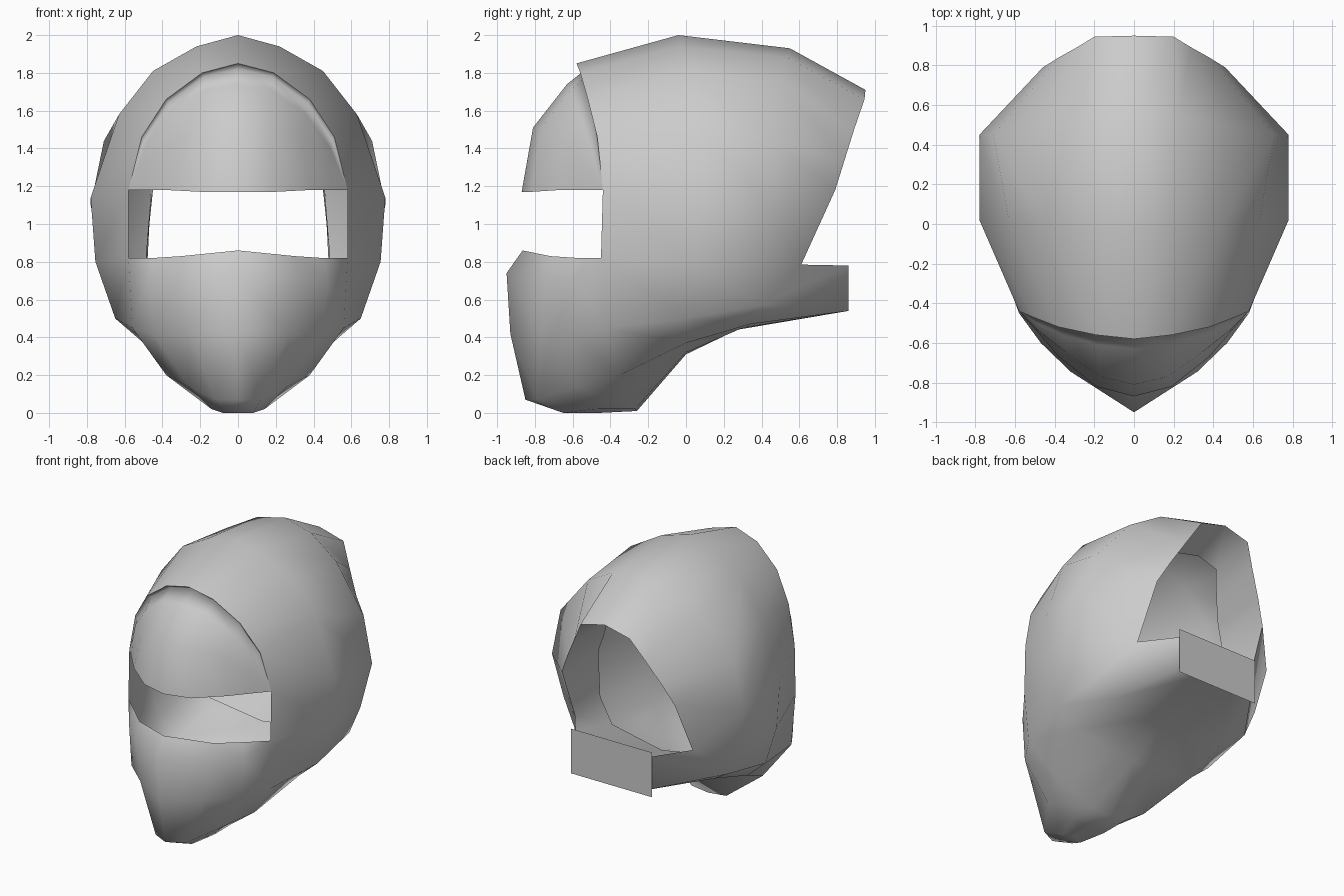
import bpy, bmesh, math


def build(name, grids, angle=120):
    """Loft each grid of half-section rows, mirror it across x = 0 and weld it."""
    bm = bmesh.new()
    for rows in grids:
        for side in (1, -1):
            vs = [[bm.verts.new((side * x, y, z)) for x, y, z in r] for r in rows]
            for a, b in zip(vs, vs[1:]):
                for i in range(len(a) - 1):
                    bm.faces.new((a[i], a[i + 1], b[i + 1], b[i]))
    bmesh.ops.remove_doubles(bm, verts=bm.verts, dist=0.002)
    bmesh.ops.dissolve_degenerate(bm, edges=bm.edges, dist=0.001)
    bmesh.ops.recalc_face_normals(bm, faces=bm.faces)
    me = bpy.data.meshes.new(name)
    bm.to_mesh(me)
    bm.free()
    ob = bpy.data.objects.new(name, me)
    bpy.context.collection.objects.link(ob)
    bpy.ops.object.select_all(action='DESELECT')
    ob.select_set(True)
    bpy.context.view_layer.objects.active = ob
    bpy.ops.object.shade_smooth_by_angle(angle=math.radians(angle))
    return ob


# Hoops over the head, each from top centre round the side to bottom centre
rim = [(0, -.58, 1.85), (.19, -.56, 1.80), (.38, -.52, 1.66), (.51, -.47, 1.46),
       (.58, -.44, 1.18), (.58, -.45, .82), (.56, -.43, .45), (.38, -.35, .20),
       (.14, -.27, .02), (0, -.26, .01)]
middle = [(0, -.04, 2.0), (.22, -.03, 1.94), (.45, 0, 1.81), (.63, .01, 1.58),
          (.78, .02, 1.14), (.755, .02, .80), (.65, 0, .50), (.50, 0, .37),
          (.15, 0, .32), (0, 0, .31)]
rear = [(0, .55, 1.93), (.22, .54, 1.88), (.45, .50, 1.75), (.71, .45, 1.44),
        (.78, .45, 1.10), (.72, .40, .78), (.63, .40, .57), (.47, .34, .47),
        (.15, .30, .45), (0, .27, .44)]
back_edge = [(0, .95, 1.71), (.20, .945, 1.66), (.29, .89, 1.50), (.38, .84, 1.34),
             (.46, .79, 1.18), (.48, .61, .785), (.30, .86, .78), (.30, .86, .54),
             (.15, .86, .54), (0, .86, .54)]

# Inner lip around the back opening
lip_outer = back_edge[:7] + [(0, .86, .78)]
lip_inner = [(0, .67, 1.60), (.17, .65, 1.57), (.30, .50, 1.45), (.38, .42, 1.32),
             (.45, .38, 1.18), (.49, .30, .80), (.42, .26, .60), (0, .28, .53)]

# Chin guard, rows from centre line to the rim
chin = [
    [(0, -.865, .86), (.30, -.72, .83), (.45, -.57, .82), rim[5]],
    [(0, -.95, .74), (.32, -.745, .71), (.47, -.60, .72), rim[5]],
    [(0, -.93, .42), (.26, -.77, .42), (.45, -.60, .42), rim[6]],
    [(0, -.85, .07), (.12, -.79, .07), (.26, -.58, .14), rim[7]],
    [(0, -.65, 0), (.08, -.65, 0), (.14, -.48, .02), rim[8]],
    [(0, -.65, 0), (0, -.62, 0), (0, -.46, 0), rim[9]],
]

build("helmet_shell", [[rim, middle, rear, back_edge], [lip_outer, lip_inner], chin])

# Forehead panel set just inside the shell rim
build("forehead_panel", [[
    rim[:5],
    [(0, -.53, 1.82), (.18, -.53, 1.78), (.37, -.49, 1.64), (.50, -.46, 1.44), (.58, -.44, 1.18)],
    [(0, -.63, 1.74), (.18, -.61, 1.71), (.36, -.56, 1.58), (.49, -.50, 1.40), (.58, -.44, 1.18)],
    [(0, -.81, 1.51), (.17, -.77, 1.50), (.34, -.65, 1.44), (.48, -.54, 1.33), (.58, -.44, 1.18)],
    [(0, -.87, 1.17), (.19, -.82, 1.17), (.38, -.67, 1.18), (.50, -.53, 1.18), (.58, -.44, 1.18)],
]])

# Flat plate behind the neck band, slightly larger than the band
build("neck_plate", [[
    [(0, .868, .825), (.33, .868, .825)],
    [(0, .868, .495), (.33, .868, .495)],
]])
